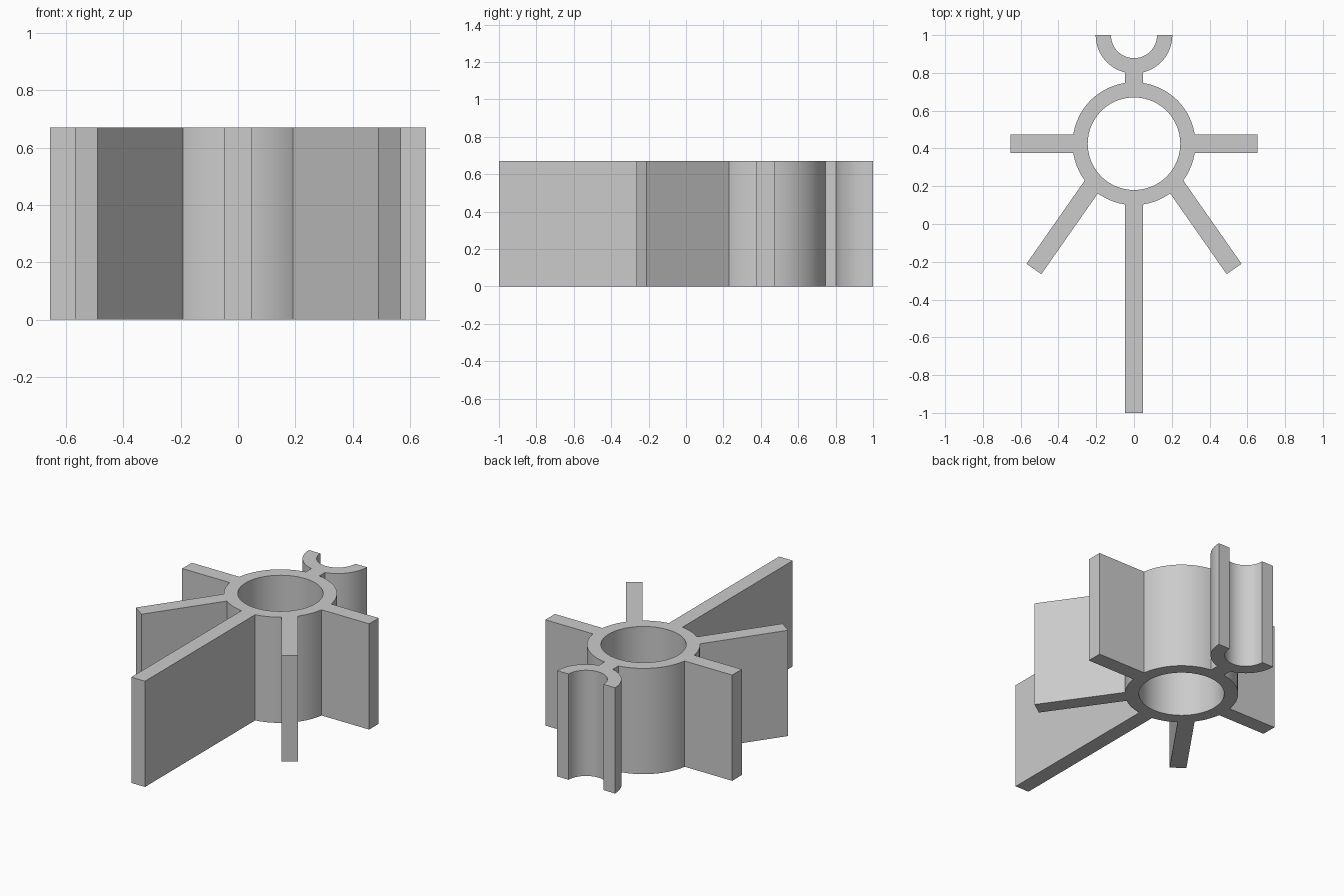
import bpy, bmesh
from math import cos, sin, pi, radians
from mathutils import Vector

if "Cube" in bpy.data.objects:
    bpy.data.objects.remove(bpy.data.objects["Cube"])

HEIGHT = 0.67
WIDTH = 0.096
HUB = Vector((0, 0.425))

grey = bpy.data.materials.new("plain_grey")
grey.use_nodes = True
COLOUR = (0.6, 0.6, 0.6, 1)
grey.diffuse_color = COLOUR
grey.node_tree.nodes["Principled BSDF"].inputs["Base Color"].default_value = COLOUR


def arc(centre, radius, start, end, steps):
    angles = [start + (end - start) * i / steps for i in range(steps + 1)]
    return [centre + radius * Vector((cos(a), sin(a))) for a in angles]


def prism(name, outline, low=0, high=HEIGHT):
    """Extrude a flat counter-clockwise outline upwards."""
    bm = bmesh.new()
    face = bm.faces.new([bm.verts.new((p.x, p.y, low)) for p in outline])
    top = bmesh.ops.extrude_face_region(bm, geom=[face])["geom"]
    moved = [v for v in top if isinstance(v, bmesh.types.BMVert)]
    bmesh.ops.translate(bm, verts=moved, vec=(0, 0, high - low))
    bmesh.ops.recalc_face_normals(bm, faces=bm.faces)
    mesh = bpy.data.meshes.new(name)
    bm.to_mesh(mesh)
    bm.free()
    mesh.materials.append(grey)
    obj = bpy.data.objects.new(name, mesh)
    bpy.context.collection.objects.link(obj)
    return obj


def bar(name, start, end):
    """Straight rib of constant width between two points."""
    a, b = Vector(start), Vector(end)
    d = (b - a).normalized()
    side = Vector((-d.y, d.x)) * WIDTH / 2
    return prism(name, [a - side, b - side, b + side, a + side])


def combine(target, part, operation):
    mod = target.modifiers.new(part.name, 'BOOLEAN')
    mod.operation, mod.solver, mod.object = operation, 'EXACT', part
    bpy.context.view_layer.objects.active = target
    bpy.ops.object.modifier_apply(modifier=mod.name)
    bpy.data.objects.remove(part)


# Hub tube
body = prism("finned_hub", arc(HUB, 0.325, 0, 2 * pi, 72)[:-1])

# Long front fin and the neck behind the hub
parts = [bar("front_fin", (0, 0.15), (0, -1)), bar("neck", (0, 0.7), (0, 0.84))]

# Side fins and slanted fins, mirrored
for s, side in ((1, "left"), (-1, "right")):
    parts.append(bar(side + "_fin", (s * 0.28, HUB.y), (s * 0.655, HUB.y)))
    parts.append(bar(side + "_slanted_fin", (s * 0.208, 0.222), (s * 0.53, -0.238)))

# Half-round clip, open to the back
clip_centre = Vector((0, 1))
parts.append(prism("clip", arc(clip_centre, 0.203, pi, 2 * pi, 32)
                   + arc(clip_centre, 0.122, 2 * pi, pi, 32)))

for part in parts:
    combine(body, part, 'UNION')

# Bore through the hub
combine(body, prism("bore", arc(HUB, 0.245, 0, 2 * pi, 72)[:-1], -0.1, HEIGHT + 0.1),
        'DIFFERENCE')

bpy.ops.object.select_all(action='DESELECT')
body.select_set(True)
bpy.context.view_layer.objects.active = body
bpy.ops.object.shade_smooth_by_angle(angle=radians(25))
